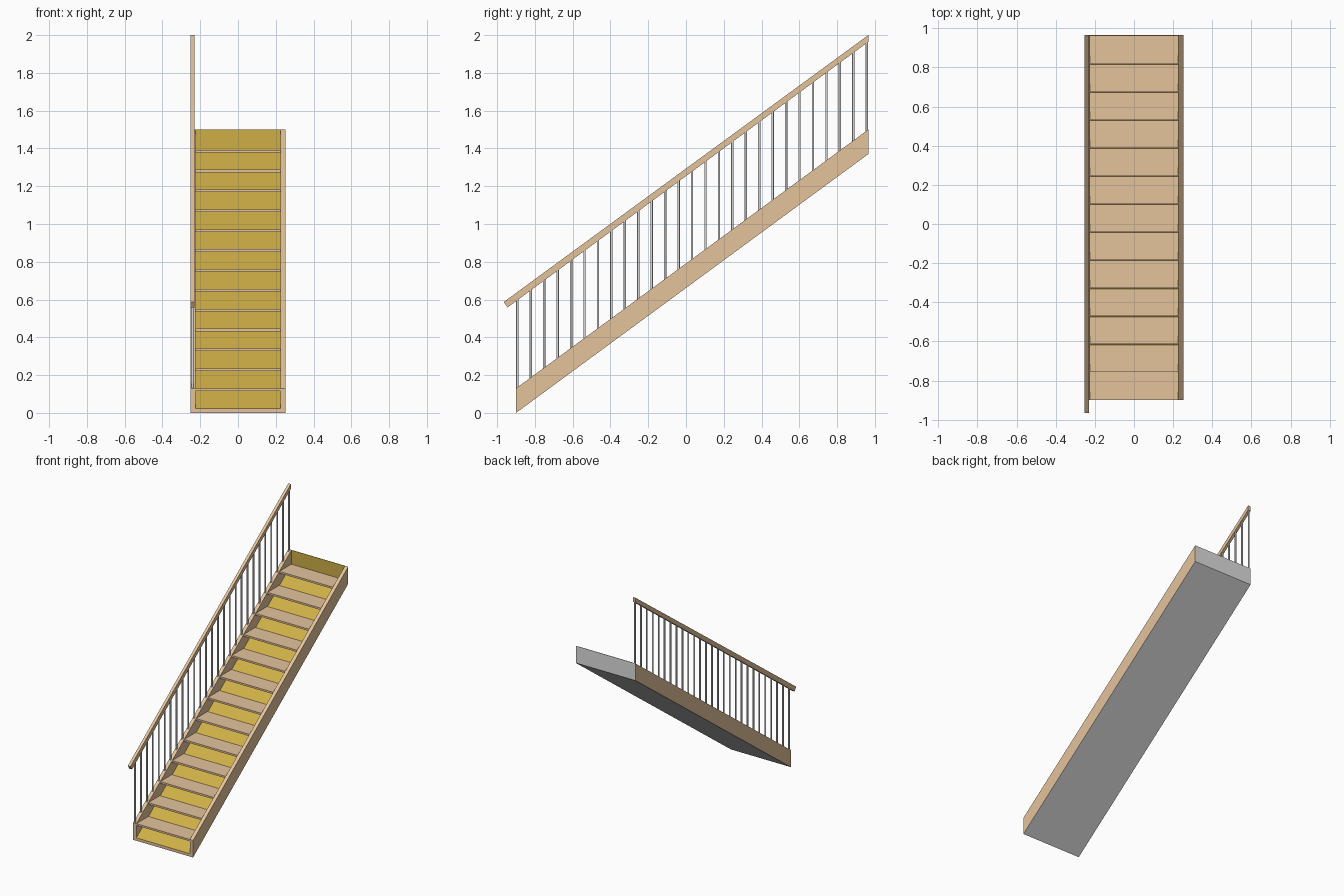
import bpy, bmesh
from mathutils import Vector

if "Cube" in bpy.data.objects:
    bpy.data.objects.remove(bpy.data.objects["Cube"])

def material(name, rgb):
    m = bpy.data.materials.new(name)
    m.diffuse_color = (*rgb, 1)
    m.use_nodes = True
    m.node_tree.nodes["Principled BSDF"].inputs["Base Color"].default_value = m.diffuse_color
    return m

TAN = material("tan_wood", (0.78, 0.55, 0.335))
YELLOW = material("mustard_lining", (0.62, 0.425, 0.062))
GREY = material("grey_metal", (0.73, 0.73, 0.73))

Y0, Y1 = -0.90, 0.965          # front and back ends of the flight
SLOPE = 1.37 / (Y1 - Y0)
HW, INNER = 0.252, 0.225       # outer and inner half widths
DEPTH = 0.13                   # vertical depth of the stringers

def low(y):
    """Height of the underside of the flight at y."""
    return (y - Y0) * SLOPE

def extrude_x(name, profile, x0, x1, mats, rule=None):
    """Extrude a (y, z) profile along x; rule(normal) picks the material."""
    bm = bmesh.new()
    face = bm.faces.new([bm.verts.new((x0, y, z)) for y, z in profile])
    ext = bmesh.ops.extrude_face_region(bm, geom=[face])
    moved = [v for v in ext["geom"] if isinstance(v, bmesh.types.BMVert)]
    bmesh.ops.translate(bm, verts=moved, vec=Vector((x1 - x0, 0, 0)))
    bmesh.ops.recalc_face_normals(bm, faces=bm.faces)
    bm.normal_update()
    if rule:
        for f in bm.faces:
            f.material_index = rule(f.normal)
    me = bpy.data.meshes.new(name)
    bm.to_mesh(me)
    bm.free()
    for m in mats:
        me.materials.append(m)
    ob = bpy.data.objects.new(name, me)
    bpy.context.collection.objects.link(ob)
    return ob

def outside_grey(n):
    return 1 if n.z < -0.5 or n.y > 0.9 else 0

# Side stringers, grey on the underside and back end
side = [(Y0, 0), (Y1, low(Y1)), (Y1, low(Y1) + DEPTH), (Y0, DEPTH)]
extrude_x("left_stringer", side, -HW, -INNER, [TAN, GREY], outside_grey)
extrude_x("right_stringer", side, INNER, HW, [TAN, GREY], outside_grey)

# Sloping bottom panel: mustard above, grey below, tan front edge
T = 0.022
panel = [(Y0, 0), (Y1, low(Y1)), (Y1, low(Y1) + T), (Y0, T)]
extrude_x("bottom_panel", panel, -INNER, INNER, [TAN, GREY, YELLOW],
          lambda n: 2 if n.z > 0.5 else outside_grey(n))

# Upright panel closing the top end
E = 0.003
end = [(Y1 - E, low(Y1 - E)), (Y1, low(Y1)), (Y1, low(Y1) + DEPTH), (Y1 - E, low(Y1) + DEPTH)]
extrude_x("end_panel", end, -INNER, INNER, [TAN, GREY, YELLOW],
          lambda n: 2 if n.y < -0.9 else outside_grey(n))

# Treads
STEPS = 13
run = (Y1 - E - Y0) / STEPS
for i in range(STEPS):
    y = Y0 + i * run
    z = low(y) + DEPTH
    d = run - (0.004 if 0 < i < STEPS - 1 else 0)
    extrude_x(f"tread_{i + 1}", [(y, z - 0.014), (y + d, z - 0.014), (y + d, z), (y, z)],
              -INNER, INNER, [TAN])

# Handrail: square-cut lower end, plumb-cut upper end
RX = -0.241
rail = [(-0.965, 0.587), (-0.945, 0.558), (Y1, 1.964), (Y1, 2.0)]
extrude_x("handrail", rail, RX - 0.011, RX + 0.011, [TAN])

# Balusters between the left stringer and the handrail
COUNT, R = 27, 0.0062
for i in range(COUNT):
    y = -0.893 + i * (0.957 + 0.893) / (COUNT - 1)
    z0 = low(y) + DEPTH - 0.006
    z1 = 0.558 + (y + 0.945) * (1.964 - 0.558) / (Y1 + 0.945) + 0.006
    bpy.ops.mesh.primitive_cylinder_add(vertices=16, radius=R, depth=z1 - z0,
                                        location=(RX, y, (z0 + z1) / 2))
    ob = bpy.context.object
    ob.name = f"baluster_{i + 1}"
    ob.data.materials.append(GREY)
    bpy.ops.object.shade_smooth_by_angle()
